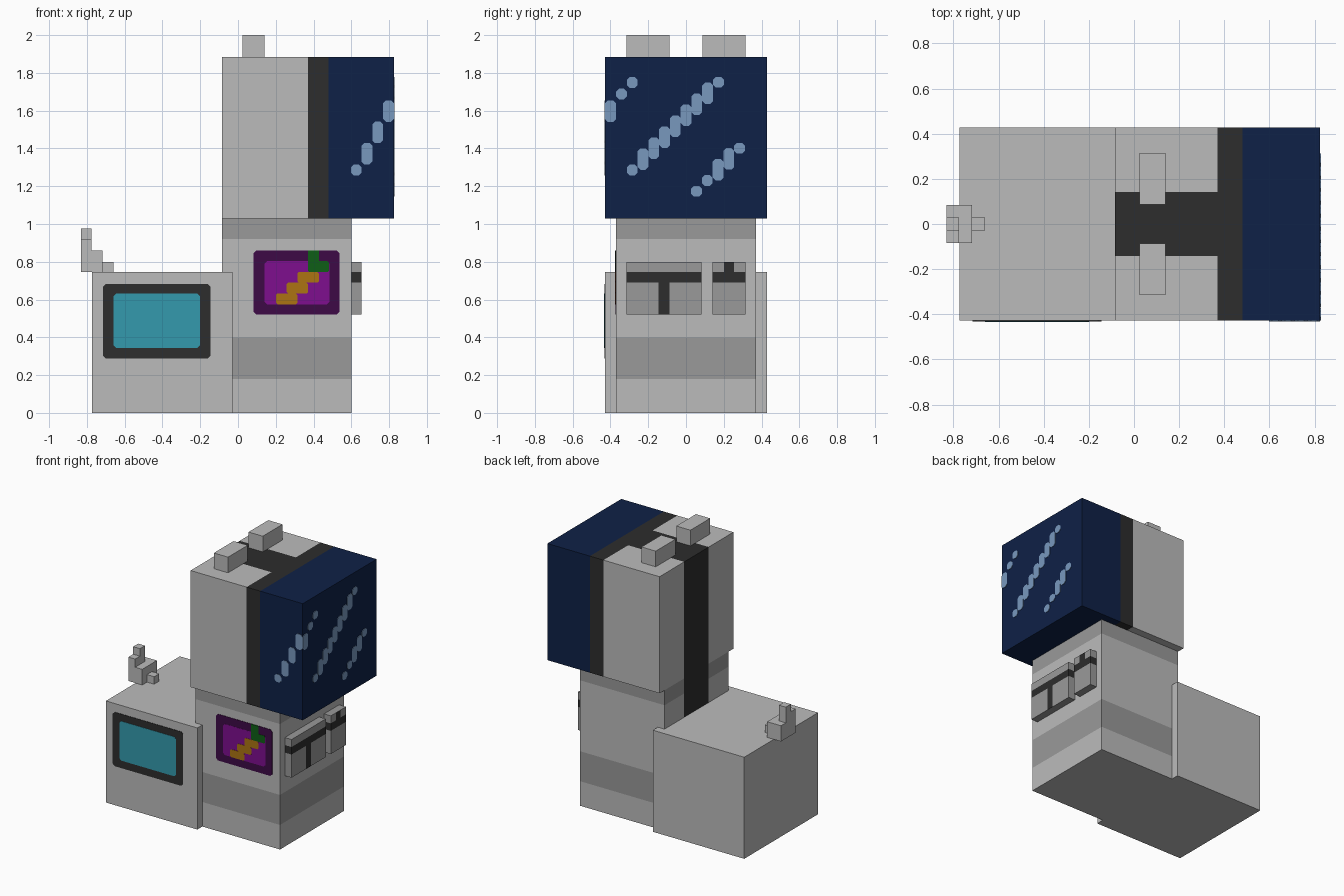
import bpy, bmesh
from mathutils import Vector

cube = bpy.data.objects.get("Cube")
if cube:
    bpy.data.objects.remove(cube, do_unlink=True)


def material(name, rgb):
    m = bpy.data.materials.new(name)
    m.use_nodes = True
    m.diffuse_color = (*rgb, 1)
    m.node_tree.nodes["Principled BSDF"].inputs["Base Color"].default_value = (*rgb, 1)
    return m


LIGHT = material("light_grey", (0.50, 0.50, 0.50))
MID = material("mid_grey", (0.32, 0.32, 0.32))
BLACK = material("charcoal", (0.026, 0.026, 0.026))
NAVY = material("navy", (0.0045, 0.015, 0.063))
GLINT = material("pale_blue", (0.19, 0.314, 0.515))
CYAN = material("cyan", (0.034, 0.323, 0.423))
PLUM = material("dark_purple", (0.048, 0.003, 0.061))
PURPLE = material("purple", (0.209, 0.0045, 0.275))
ORANGE = material("orange", (0.413, 0.175, 0.006))
GREEN = material("green", (0.0045, 0.112, 0.008))


def box(name, x, y, z, mats, cuts=(), rule=None):
    """Box from ranges, sliced along (axis, position) cuts and coloured by a rule."""
    if rule is None:
        mats = [mats]
    bm = bmesh.new()
    bmesh.ops.create_cube(bm, size=1)
    for v in bm.verts:
        v.co = Vector([a + (b - a) * (c + 0.5) for (a, b), c in zip((x, y, z), v.co)])
    for axis, pos in cuts:
        n = Vector((0, 0, 0))
        n[axis] = 1
        bmesh.ops.bisect_plane(bm, geom=bm.verts[:] + bm.edges[:] + bm.faces[:],
                               plane_co=n * pos, plane_no=n)
    bm.normal_update()
    if rule:
        for f in bm.faces:
            f.material_index = mats.index(rule(f.calc_center_median(), f.normal))
    me = bpy.data.meshes.new(name)
    bm.to_mesh(me)
    bm.free()
    for m in mats:
        me.materials.append(m)
    ob = bpy.data.objects.new(name, me)
    bpy.context.collection.objects.link(ob)
    return ob


def plate(name, side, pos, u, v, mat, corner=0.0, lift=0.003):
    """Thin panel on the front (-y) or left (+x) side with clipped corners."""
    (a, b), (c, d), k = u, v, corner
    if k:
        pts = [(a + k, c), (b - k, c), (b, c + k), (b, d - k),
               (b - k, d), (a + k, d), (a, d - k), (a, c + k)]
    else:
        pts = [(a, c), (b, c), (b, d), (a, d)]
    bm = bmesh.new()
    if side == "front":
        def place(p, q, h): return (p, pos - h, q)
    else:
        def place(p, q, h): return (pos + h, p, q)
    face = bm.faces.new([bm.verts.new(place(p, q, 0)) for p, q in pts])
    ext = bmesh.ops.extrude_face_region(bm, geom=[face])
    shift = Vector(place(0, 0, lift)) - Vector(place(0, 0, 0))
    bmesh.ops.translate(bm, vec=shift,
                        verts=[g for g in ext["geom"] if isinstance(g, bmesh.types.BMVert)])
    bmesh.ops.recalc_face_normals(bm, faces=bm.faces[:])
    me = bpy.data.meshes.new(name)
    bm.to_mesh(me)
    bm.free()
    me.materials.append(mat)
    bpy.context.collection.objects.link(bpy.data.objects.new(name, me))


BACK, DEEP, SLIM, STRIP = -0.085, 0.428, 0.37, 0.142


# Torso with grey bands and a dark strip up its rear
def torso_rule(c, n):
    if n.x < -0.5 and abs(c.y) < STRIP:
        return BLACK
    if abs(n.z) < 0.5 and (0.18 < c.z < 0.4 or c.z > 0.92):
        return MID
    return LIGHT


box("torso", (BACK, 0.6), (-SLIM, SLIM), (0, 1.03), [LIGHT, MID, BLACK],
    [(2, 0.18), (2, 0.4), (2, 0.92), (1, -STRIP), (1, STRIP)], torso_rule)


# Head with navy visor block, dark rim and centre strip
def head_rule(c, n):
    if c.x > 0.48:
        return NAVY
    if c.x > 0.37 or (abs(c.y) < STRIP and (n.z > 0.5 or n.x < -0.5)):
        return BLACK
    return LIGHT


box("head", (BACK, 0.825), (-DEEP, DEEP), (1.03, 1.885), [LIGHT, BLACK, NAVY],
    [(0, 0.37), (0, 0.48), (1, -STRIP), (1, STRIP)], head_rule)

# Pegs on the head
for label, s in (("front", -1), ("back", 1)):
    box(label + "_peg", (0.025, 0.14), sorted((s * 0.087, s * 0.315)), (1.885, 2.0), LIGHT)

# Rear cabinet and its screen
box("cabinet", (-0.772, -0.03), (-DEEP, DEEP), (0, 0.745), LIGHT)
plate("screen_frame", "front", -DEEP, (-0.715, -0.145), (0.287, 0.683), BLACK, 0.015)
plate("screen_glass", "front", -DEEP, (-0.66, -0.2), (0.343, 0.632), CYAN, 0.015, 0.005)

# Stepped fixture on the cabinet
box("fixture_front_post", (-0.83, -0.775), (-0.085, -0.029), (0.745, 0.92), LIGHT)
box("fixture_middle_post", (-0.83, -0.775), (-0.029, 0.029), (0.745, 0.975), LIGHT)
box("fixture_back_post", (-0.83, -0.775), (0.029, 0.085), (0.745, 0.86), LIGHT)
box("fixture_step", (-0.775, -0.718), (-0.085, 0.085), (0.745, 0.86), LIGHT)
box("fixture_toe", (-0.718, -0.66), (-0.029, 0.029), (0.745, 0.80), LIGHT)

# Picture on the torso front
plate("picture_frame", "front", -SLIM, (0.083, 0.538), (0.52, 0.86), PLUM, 0.015)
plate("picture_field", "front", -SLIM, (0.14, 0.485), (0.575, 0.803), PURPLE, 0.015, 0.004)
for i in range(3):
    a, z = 0.2 + i * 0.057, 0.575 + i * 0.057
    plate(f"picture_root_{i}", "front", -SLIM, (a, a + 0.114), (z, z + 0.057),
          ORANGE, 0.008, 0.006)
plate("picture_leaf", "front", -SLIM, (0.37, 0.482), (0.746, 0.803), GREEN, 0.008, 0.006)
plate("picture_leaf_tip", "front", -SLIM, (0.37, 0.428), (0.79, 0.86), GREEN, 0, 0.006)


# Pouches with a dark strap and a stem below or a tab above
def pouch(name, y, stem, above):
    def rule(c, n):
        strap = 0.69 < c.z < 0.745 and abs(n.z) < 0.5
        mark = n.x > 0.5 and stem[0] < c.y < stem[1] and (c.z > 0.7) == above
        return BLACK if strap or mark else MID
    box(name, (0.6, 0.655), y, (0.52, 0.80), [MID, BLACK],
        [(2, 0.69), (2, 0.745), (1, stem[0]), (1, stem[1])], rule)


pouch("large_pouch", (-0.315, 0.083), (-0.145, -0.087), False)
pouch("small_pouch", (0.14, 0.315), (0.2, 0.255), True)

# Visor glints: stepped diagonals, with round dots at their ends
P = 0.057


def glint(name, side, u, z0, z1):
    pos = -DEEP if side == "front" else 0.825
    plate(name, side, pos, (u, u + P), (z0, z1), GLINT, 0.015)


for i in range(9):
    u, z = -0.313 + i * P, 1.257 + i * P * 1.02
    grow = 0 if i in (0, 8) else P / 2
    glint(f"long_glint_{i}", "left", u, z - grow, z + P + grow)
for i in range(5):
    u, z = 0.027 + i * P, 1.145 + i * P
    grow = P / 2 if i in (2, 3) else 0
    glint(f"short_glint_{i}", "left", u, z - grow, z + P + grow)
glint("corner_glint", "left", -DEEP, 1.54, 1.655)
glint("corner_dot_low", "left", -0.37, 1.66, 1.66 + P)
glint("corner_dot_high", "left", -0.313, 1.72, 1.72 + P)
glint("side_dot", "front", 0.597, 1.257, 1.257 + P)
for i in range(3):
    z = 1.315 + i * 0.113
    glint(f"side_glint_{i}", "front", 0.654 + i * P, z, z + 0.114)
